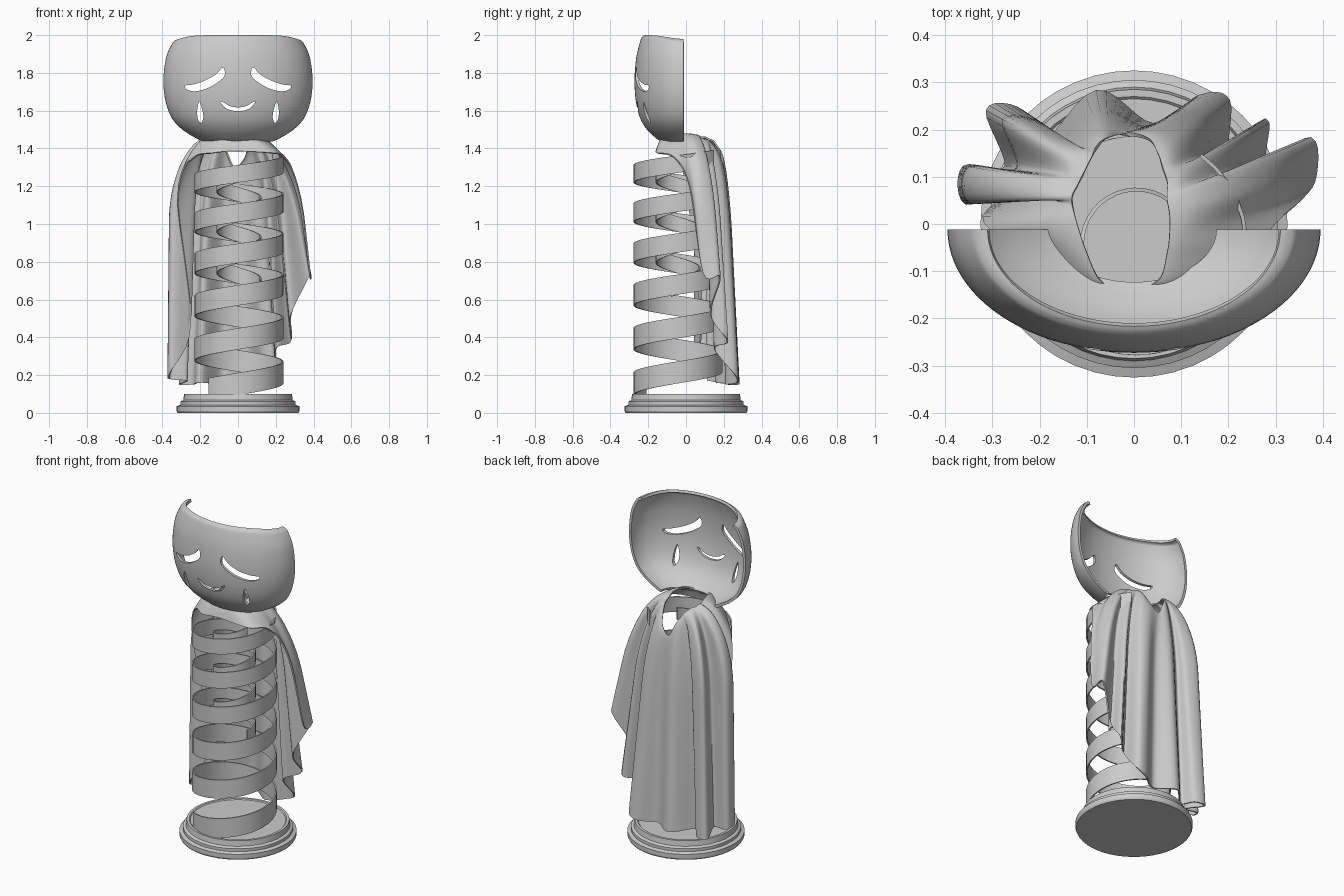
import bpy, bmesh, math
from mathutils import Vector

if "Cube" in bpy.data.objects:
    bpy.data.objects.remove(bpy.data.objects["Cube"])

grey = bpy.data.materials.new("stone_grey")
grey.use_nodes = True
grey.diffuse_color = (0.6, 0.6, 0.6, 1)
grey.node_tree.nodes["Principled BSDF"].inputs["Base Color"].default_value = (0.6, 0.6, 0.6, 1)


def add_object(name, verts, faces):
    mesh = bpy.data.meshes.new(name)
    mesh.from_pydata(verts, [], faces)
    bm = bmesh.new()
    bm.from_mesh(mesh)
    bmesh.ops.remove_doubles(bm, verts=bm.verts, dist=1e-5)
    bmesh.ops.recalc_face_normals(bm, faces=bm.faces)
    bm.to_mesh(mesh)
    bm.free()
    mesh.materials.append(grey)
    obj = bpy.data.objects.new(name, mesh)
    bpy.context.collection.objects.link(obj)
    return obj


def grid_faces(rows, cols, closed=False):
    span = cols if closed else cols - 1
    return [(r * cols + c, r * cols + (c + 1) % cols,
             (r + 1) * cols + (c + 1) % cols, (r + 1) * cols + c)
            for r in range(rows - 1) for c in range(span)]


def bake(obj):
    bpy.context.view_layer.update()
    graph = bpy.context.evaluated_depsgraph_get()
    obj.data = bpy.data.meshes.new_from_object(obj.evaluated_get(graph))
    obj.modifiers.clear()


def thicken(obj, amount, offset):
    mod = obj.modifiers.new("thickness", "SOLIDIFY")
    mod.thickness = amount
    mod.offset = offset
    bake(obj)


def smooth(obj, angle):
    bpy.ops.object.select_all(action="DESELECT")
    obj.select_set(True)
    bpy.context.view_layer.objects.active = obj
    bpy.ops.object.shade_smooth_by_angle(angle=math.radians(angle))


def spline(points, steps, closed=False):
    """Catmull-Rom curve through the points."""
    n = len(points)
    pts = [Vector(p) for p in points]
    pick = (lambda i: pts[i % n]) if closed else (lambda i: pts[max(0, min(n - 1, i))])
    out = []
    for i in range(n if closed else n - 1):
        a, b, c, d = (pick(i + k) for k in (-1, 0, 1, 2))
        for s in range(steps):
            t = s / steps
            out.append(0.5 * (2 * b + (c - a) * t + (2 * a - 5 * b + 4 * c - d) * t * t
                              + (3 * b - a - 3 * c + d) * t ** 3))
    return out if closed else out + [pts[-1]]


# Stepped round base
profile = [(0, 0), (0.32, 0), (0.325, 0.01), (0.325, 0.035), (0.305, 0.042), (0.305, 0.06),
           (0.29, 0.068), (0.285, 0.1), (0.27, 0.1), (0.265, 0.095), (0, 0.095)]
SIDES = 48
verts = [(r * math.cos(math.tau * k / SIDES), r * math.sin(math.tau * k / SIDES), z)
         for r, z in profile for k in range(SIDES)]
smooth(add_object("base", verts, grid_faces(len(profile), SIDES, True)), 25)


# Spiral ribbons: turns are counted from the front
def ribbon(name, radius, first, last, tall, shrink):
    steps = int((last - first) * 36)
    verts = []
    for i in range(steps + 1):
        t = first + (last - first) * i / steps
        a = math.tau * t - math.pi / 2
        low = 0.095 + 0.245 * t - 0.004 * t * t
        for z in (low, low + tall - shrink * t):
            verts.append((0.005 + radius * math.cos(a), -0.042 + radius * math.sin(a), z))
    obj = add_object(name, verts, grid_faces(steps + 1, 2))
    thicken(obj, 0.008, 0)
    smooth(obj, 30)


ribbon("spiral_ribbon", 0.232, -0.12, 5.4, 0.118, 0.005)
ribbon("inner_spiral_ribbon", 0.115, 2.2, 5.2, 0.1, 0.005)

# Mask: half lathe flattened in depth, open underneath around the neck
outline = spline([(0.18, 1.436), (0.22, 1.453), (0.295, 1.5), (0.35, 1.56), (0.384, 1.65),
                  (0.395, 1.76), (0.381, 1.88), (0.348, 1.97), (0.33, 1.992), (0.31, 2.0)], 4)
ARC = 49
verts = []
for p in outline:
    for k in range(ARC):
        c, s = math.cos(math.pi * k / (ARC - 1)), math.sin(math.pi * k / (ARC - 1))
        corner_drop = 0.2 * max(0, p.y - 1.9) * c ** 6
        verts.append((-p.x * c, -0.012 - 0.66 * p.x * s, p.y - corner_drop))
mask = add_object("mask", verts, grid_faces(len(outline), ARC))
middle = min(mask.data.polygons, key=lambda f: (f.center - Vector((0, -0.28, 1.75))).length)
thicken(mask, 0.016, -1 if middle.normal.y < 0 else 1)

# Cut the eyes, tears and mouth through the mask
eye = [(0.28, 1.732), (0.24, 1.738), (0.18, 1.757), (0.12, 1.79), (0.085, 1.826), (0.073, 1.82),
       (0.07, 1.79), (0.09, 1.763), (0.15, 1.724), (0.22, 1.703), (0.267, 1.71)]
tear = [(0.205, 1.648), (0.188, 1.6), (0.184, 1.56), (0.196, 1.535), (0.212, 1.555), (0.216, 1.6)]
mouth = [(-0.095, 1.648), (-0.06, 1.611), (0, 1.597), (0.06, 1.611), (0.092, 1.648),
         (0.07, 1.64), (0.045, 1.625), (0, 1.617), (-0.045, 1.625), (-0.07, 1.64)]


def flip(shape):
    return [(-x, z) for x, z in shape]


cutters = []
for shape in (eye, flip(eye), tear, flip(tear), mouth):
    curve = spline(shape, 4, True)
    n = len(curve)
    verts = [(p.x, y, p.y) for y in (-0.5, -0.04) for p in curve]
    faces = grid_faces(2, n, True) + [tuple(range(n)), tuple(range(n, 2 * n))]
    cutter = add_object("cutter", verts, faces)
    cutter.hide_render = True
    cutters.append(cutter)
    cut = mask.modifiers.new("opening", "BOOLEAN")
    cut.operation = "DIFFERENCE"
    cut.solver = "EXACT"
    cut.object = cutter
bake(mask)
for cutter in cutters:
    bpy.data.objects.remove(cutter)
smooth(mask, 40)

# Cape: neck x, y, z then hem x, y, z, going round from the front by the right
folds = [
    (-0.02, -0.13, 1.44, -0.02, -0.165, 1.385), (-0.07, -0.12, 1.455, -0.16, -0.16, 1.375),
    (-0.1, -0.06, 1.47, -0.28, -0.07, 1.35), (-0.12, 0.0, 1.475, -0.33, 0.0, 1.2),
    (-0.13, 0.04, 1.47, -0.25, 0.08, 0.48), (-0.13, 0.06, 1.47, -0.355, 0.045, 0.22),
    (-0.12, 0.08, 1.46, -0.36, 0.12, 0.18), (-0.11, 0.1, 1.46, -0.27, 0.12, 0.17),
    (-0.1, 0.12, 1.45, -0.31, 0.24, 0.15), (-0.09, 0.14, 1.44, -0.24, 0.24, 0.15),
    (-0.08, 0.16, 1.42, -0.2, 0.16, 0.16), (-0.06, 0.18, 1.38, -0.08, 0.28, 0.15),
    (-0.02, 0.19, 1.3, 0.04, 0.21, 0.15), (0.03, 0.18, 1.34, 0.14, 0.27, 0.16),
    (0.05, 0.15, 1.4, 0.2, 0.26, 0.2), (0.06, 0.12, 1.44, 0.2, 0.15, 0.34),
    (0.07, 0.09, 1.45, 0.28, 0.22, 0.38), (0.07, 0.07, 1.46, 0.28, 0.13, 0.52),
    (0.07, 0.05, 1.47, 0.375, 0.18, 0.72), (0.075, 0.02, 1.475, 0.38, 0.09, 0.74),
    (0.075, -0.02, 1.475, 0.33, 0.02, 1.2), (0.07, -0.06, 1.47, 0.3, -0.06, 1.35),
    (0.05, -0.12, 1.455, 0.23, -0.165, 1.375)]
necks = spline([f[:3] for f in folds], 6, True)
hems = spline([f[3:] for f in folds], 6, True)
ROWS = 30
verts = []
for r in range(ROWS):
    for neck, hem in zip(necks, hems):
        down = (r / (ROWS - 1)) ** 1.6
        drop = max(0.02, neck.z - hem.z) * down
        round_off = math.sqrt(1 - (1 - min(1, drop / 0.45)) ** 2)
        flare = max(0, min(1, (hem.x + 0.4) / 0.2)) * (0.33 + 1.6 * max(0, hem.y - 0.1))
        spot = neck.lerp(hem, round_off + (down - round_off) * flare)
        verts.append((spot.x, spot.y, neck.z - drop))
cape = add_object("cape", verts, grid_faces(ROWS, len(necks), True))
thicken(cape, 0.008, 0)
smooth(cape, 60)
